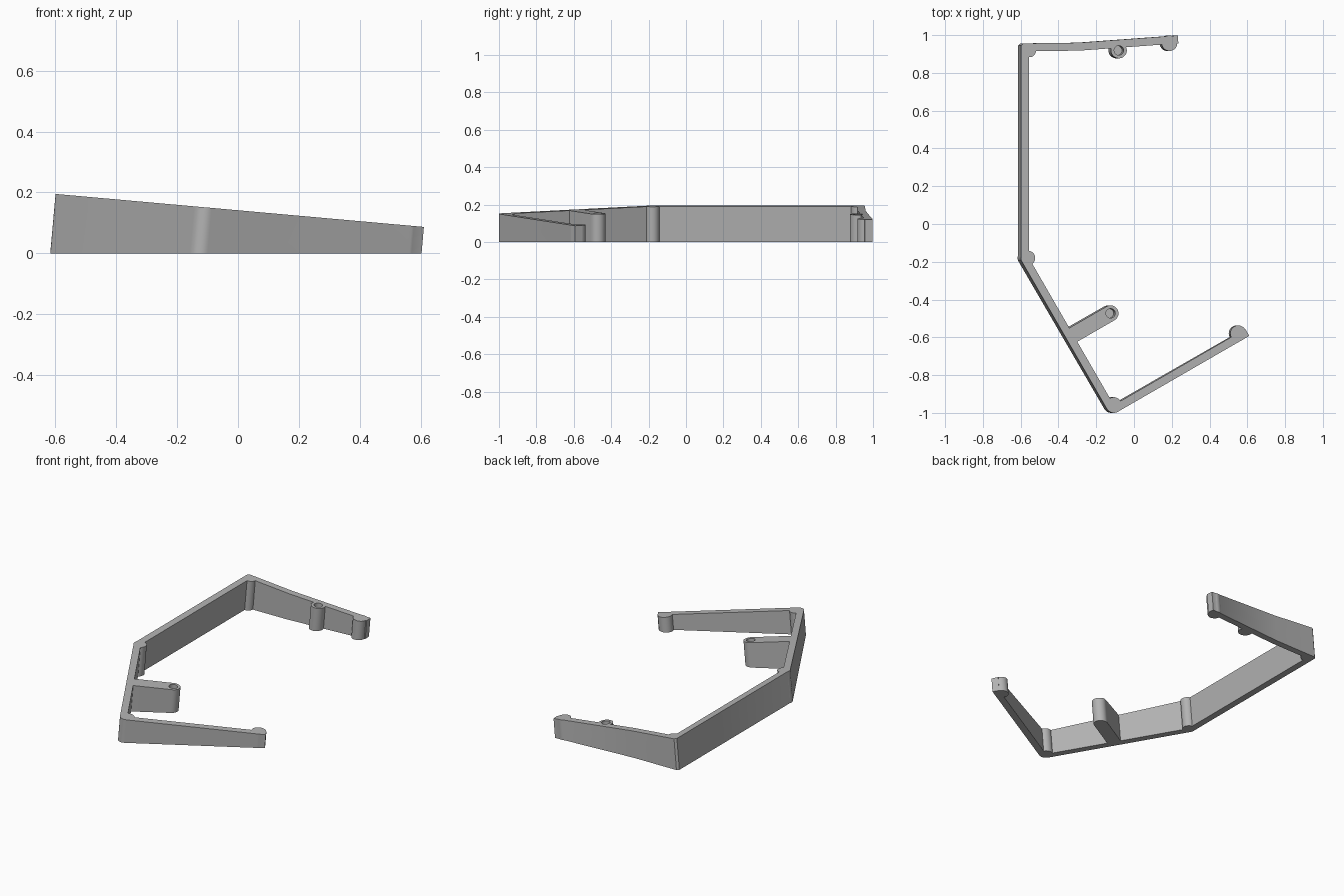
import bpy, bmesh, math
from mathutils import Vector

if "Cube" in bpy.data.objects:
    bpy.data.objects.remove(bpy.data.objects["Cube"], do_unlink=True)

THICK = 0.042   # wall thickness
R = 0.042       # post radius
SLOPE = 0.0895  # lean of the walls and fall of the top

grey = bpy.data.materials.new("plain grey")
grey.use_nodes = True
COLOUR = (0.45, 0.45, 0.45, 1)
grey.diffuse_color = COLOUR
grey.node_tree.nodes["Principled BSDF"].inputs["Base Color"].default_value = COLOUR


def prism(name, pts, z0=0.0, z1=1.0):
    """Upright prism on a plan outline."""
    bm = bmesh.new()
    face = bm.faces.new([bm.verts.new((p[0], p[1], z0)) for p in pts])
    top = bmesh.ops.extrude_face_region(bm, geom=[face])["geom"]
    bmesh.ops.translate(bm, vec=(0, 0, z1 - z0),
                        verts=[v for v in top if isinstance(v, bmesh.types.BMVert)])
    bmesh.ops.recalc_face_normals(bm, faces=bm.faces)
    mesh = bpy.data.meshes.new(name)
    bm.to_mesh(mesh)
    bm.free()
    mesh.materials.append(grey)
    ob = bpy.data.objects.new(name, mesh)
    bpy.context.collection.objects.link(ob)
    return ob


def arc(c, r, a0, a1, n):
    angles = [math.radians(a0 + (a1 - a0) * i / n) for i in range(n + 1)]
    return [Vector((c[0] + r * math.cos(a), c[1] + r * math.sin(a))) for a in angles]


def circle(c, r, n=32):
    return arc(c, r, 4, 364, n)[:-1]


def left(d):
    return Vector((-d.y, d.x))


def inset(path, t):
    """Mitred copy of an open path, moved to its left."""
    out = []
    for i, p in enumerate(path):
        a = (p - path[i - 1]).normalized() if i else None
        b = (path[i + 1] - p).normalized() if i < len(path) - 1 else None
        n1, n2 = left(a or b), left(b or a)
        out.append(p + (n1 + n2) * t / (1 + n1.dot(n2)))
    return out


# Wall plan: outer line from the back arm round to the front arm
elbow = Vector((-0.107, -0.958))
along = Vector((math.cos(math.pi / 6), 0.5))
corner = elbow - R * along - R * left(along)
outer = [Vector(p) for p in ((0.232, 0.998), (-0.288, 0.96), (-0.597, 0.956), (-0.597, -0.193))]
outer += [corner, corner + along * 0.846]
inner = inset(outer, THICK)
rounded = (outer[:2] + [Vector((-0.585, 0.956)), Vector((-0.597, 0.944)), outer[3]]
           + arc(elbow, R, 210, 300, 8) + outer[5:])
frame = prism("bracket_frame", rounded + inner[::-1])

# Posts and corner beads
boss = Vector((-0.08, 0.919))
branch_end = Vector((-0.124, -0.473))
adds = [prism(name, circle(c, r)) for name, c, r in (
    ("back_end_bead", (0.188, 0.957), 0.041),
    ("back_boss", boss, R),
    ("back_corner_bead", (-0.553, 0.917), 0.034),
    ("side_corner_bead", (-0.561, -0.18), 0.038),
    ("elbow_bead", elbow, 0.0412),
    ("front_end_bead", (0.552, -0.579), R))]

# Branch with a rounded end, rooted in the slanted wall
root = branch_end - along * 0.24
adds.append(prism("branch", arc(branch_end, R, -60, 120, 16)
                  + [root + R * left(along), root - R * left(along)]))

# Screw bores, blind at the bottom
cuts = [prism("bore", circle(c, 0.025, 24), 0.35, 1.2) for c in (boss, branch_end)]

for tools, op in ((adds, "UNION"), (cuts, "DIFFERENCE")):
    for tool in tools:
        mod = frame.modifiers.new(tool.name, "BOOLEAN")
        mod.operation, mod.object, mod.solver = op, tool, "EXACT"

# Bake the joined shape and remove the helpers
depsgraph = bpy.context.evaluated_depsgraph_get()
mesh = bpy.data.meshes.new_from_object(frame.evaluated_get(depsgraph))
frame.modifiers.clear()
frame.data = mesh
for tool in adds + cuts:
    bpy.data.objects.remove(tool, do_unlink=True)
mesh.materials.clear()
mesh.materials.append(grey)

# Lean the walls and slope the top down toward +x
for v in mesh.vertices:
    height = 0.195 - SLOPE * (v.co.x + 0.597)
    v.co.x -= SLOPE * (1 - v.co.z) * height
    v.co.z *= height

for ob in bpy.context.selected_objects:
    ob.select_set(False)
frame.select_set(True)
bpy.context.view_layer.objects.active = frame
bpy.ops.object.shade_smooth_by_angle(angle=math.radians(30))
